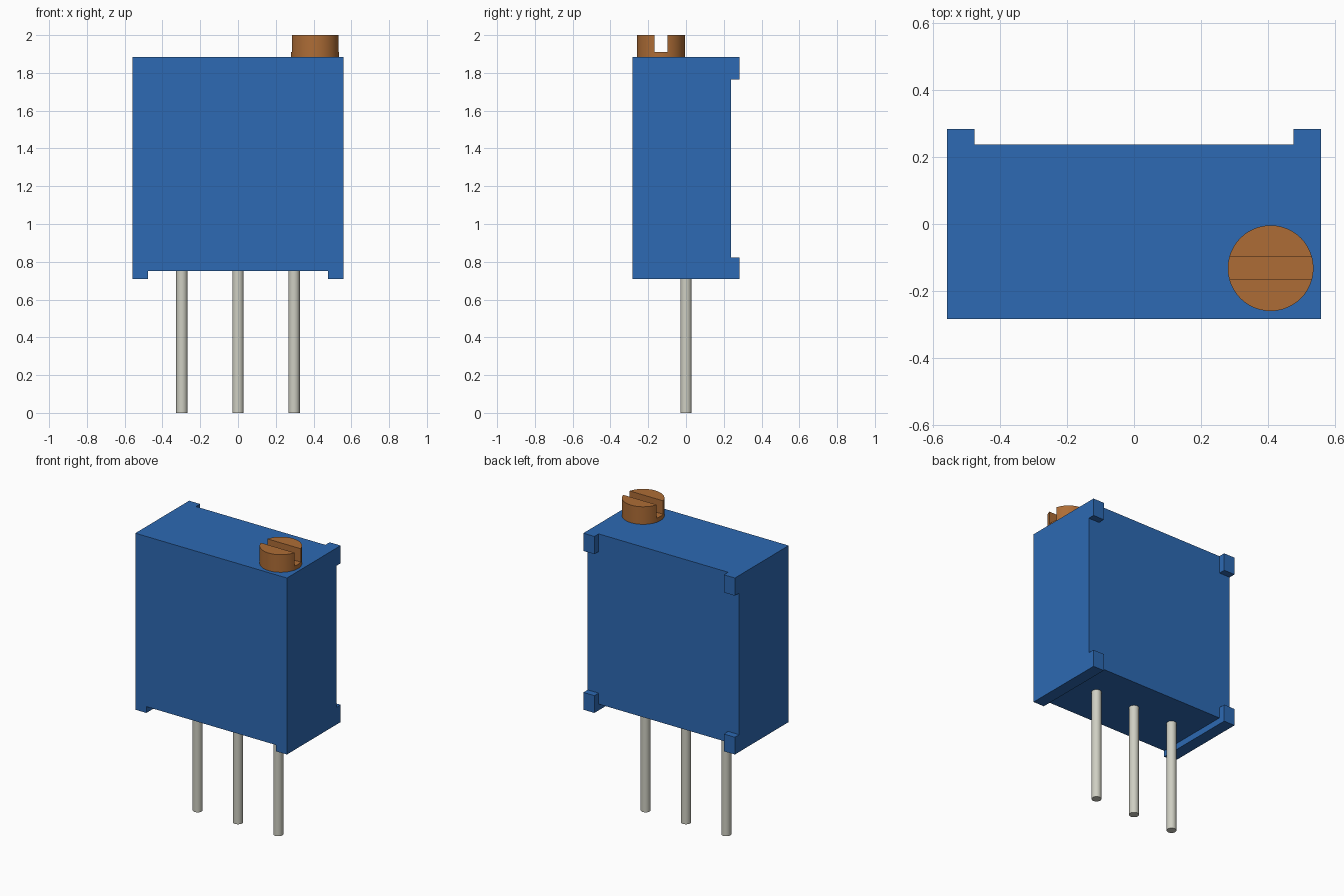
import bpy
import bmesh
from math import radians

if "Cube" in bpy.data.objects:
    bpy.data.objects.remove(bpy.data.objects["Cube"])


def material(name, rgb):
    mat = bpy.data.materials.new(name)
    mat.diffuse_color = (*rgb, 1)
    mat.use_nodes = True
    mat.node_tree.nodes["Principled BSDF"].inputs["Base Color"].default_value = mat.diffuse_color
    return mat


def finish(obj, name, mat, smooth=False):
    obj.name = obj.data.name = name
    obj.data.materials.clear()
    obj.data.materials.append(mat)
    if smooth:
        bpy.ops.object.select_all(action='DESELECT')
        obj.select_set(True)
        bpy.context.view_layer.objects.active = obj
        bpy.ops.object.shade_smooth_by_angle(angle=radians(30))


def cylinder(x, y, z0, z1, radius, sides):
    bpy.ops.mesh.primitive_cylinder_add(vertices=sides, radius=radius, depth=z1 - z0,
                                        location=(x, y, (z0 + z1) / 2))
    return bpy.context.object


def block_mesh(xs, ys, zs, filled):
    """Watertight solid from the filled cells of an uneven grid."""
    axes = (xs, ys, zs)
    size = [len(a) - 1 for a in axes]

    def solid(c):
        return all(0 <= c[k] < size[k] for k in range(3)) and filled(*c)

    bm = bmesh.new()
    verts = {}

    def vert(c):
        if c not in verts:
            verts[c] = bm.verts.new([axes[k][c[k]] for k in range(3)])
        return verts[c]

    for cell in [(i, j, k) for i in range(size[0]) for j in range(size[1]) for k in range(size[2])]:
        if not solid(cell):
            continue
        for axis in range(3):
            for side in (0, 1):
                near = list(cell)
                near[axis] += 2 * side - 1
                if solid(near):
                    continue
                u, v = (axis + 1) % 3, (axis + 2) % 3
                loop = []
                for du, dv in ((0, 0), (1, 0), (1, 1), (0, 1)):
                    c = list(cell)
                    c[axis] += side
                    c[u] += du
                    c[v] += dv
                    loop.append(vert(tuple(c)))
                bm.faces.new(loop if side else loop[::-1])
    bmesh.ops.dissolve_limit(bm, angle_limit=0.01, verts=bm.verts[:], edges=bm.edges[:])
    mesh = bpy.data.meshes.new("body")
    bm.to_mesh(mesh)
    bm.free()
    return mesh


blue = material("blue_plastic", (0.026, 0.142, 0.452))
brass = material("brass", (0.42, 0.152, 0.037))
metal = material("pin_metal", (0.62, 0.62, 0.54))

# Housing: main block, two bottom rails, four corner pads on the back
def in_body(i, j, k):
    at_end = i != 1
    if j == 1:
        return at_end and k in (0, 1, 3)
    return at_end or k > 0


body = bpy.data.objects.new("body", block_mesh(
    (-0.558, -0.477, 0.477, 0.558), (-0.283, 0.238, 0.283),
    (0.708, 0.75, 0.823, 1.765, 1.883), in_body))
bpy.context.collection.objects.link(body)
finish(body, "body", blue)

# Slotted adjustment screw
screw = cylinder(0.408, -0.132, 1.883, 2.0, 0.128, 48)
bpy.ops.mesh.primitive_cube_add(size=1, location=(0.408, -0.132, 1.961))
cutter = bpy.context.object
cutter.scale = (0.4, 0.068, 0.1)
cutter.hide_render = True
bpy.context.view_layer.update()
slot = screw.modifiers.new("slot", 'BOOLEAN')
slot.operation = 'DIFFERENCE'
slot.solver = 'EXACT'
slot.object = cutter
bpy.context.view_layer.objects.active = screw
bpy.ops.object.modifier_apply(modifier="slot")
bpy.data.objects.remove(cutter)
finish(screw, "adjustment_screw", brass, smooth=True)

# Three pins
for name, x in (("left_pin", -0.297), ("middle_pin", 0), ("right_pin", 0.297)):
    finish(cylinder(x, 0, 0, 0.75, 0.03, 32), name, metal, smooth=True)
